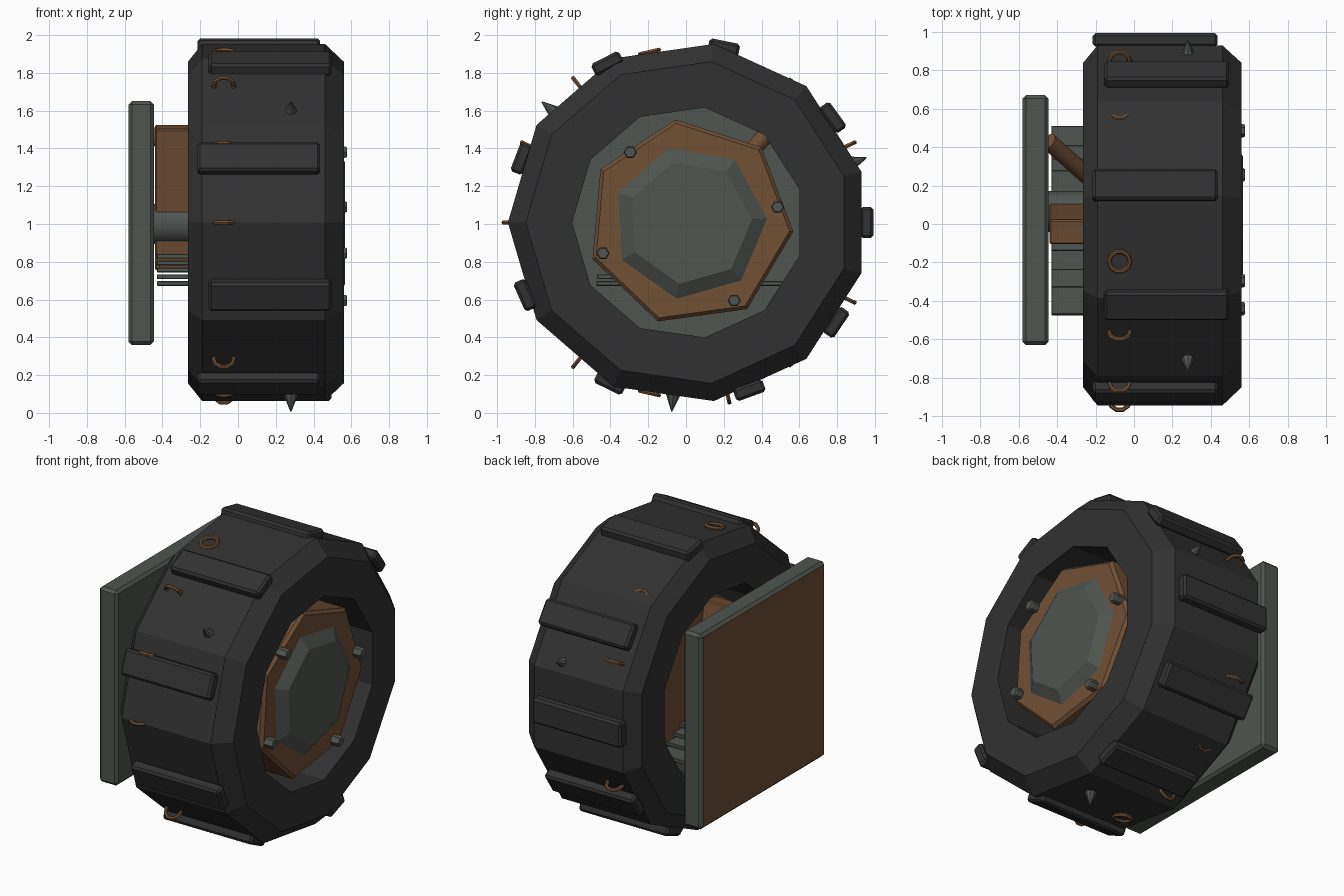
import bpy, bmesh, math
from mathutils import Matrix, Vector

if "Cube" in bpy.data.objects:
    bpy.data.objects.remove(bpy.data.objects["Cube"])

CY, CZ = 0.012, 1.008          # wheel axis runs along x through this point


def material(name, rgb):
    m = bpy.data.materials.new(name)
    m.diffuse_color = (*rgb, 1)
    m.use_nodes = True
    m.node_tree.nodes["Principled BSDF"].inputs["Base Color"].default_value = m.diffuse_color
    return m


RUBBER = material("dark rubber", (0.031, 0.031, 0.031))
STEEL = material("grey green steel", (0.078, 0.090, 0.080))
RUST = material("rusty brown", (0.165, 0.080, 0.036))


def finish(bm, name, *mats):
    bmesh.ops.recalc_face_normals(bm, faces=bm.faces)
    me = bpy.data.meshes.new(name)
    bm.to_mesh(me)
    bm.free()
    for m in mats:
        me.materials.append(m)
    ob = bpy.data.objects.new(name, me)
    bpy.context.collection.objects.link(ob)
    return ob


def lathe(name, profile, n, phase, mat, closed=False, cy=CY, cz=CZ):
    """Spin (x, radius) points around the x axis in n flat steps."""
    bm = bmesh.new()
    rings = []
    for x, r in profile:
        angles = [math.radians(phase) + math.tau * i / n for i in range(n)]
        rings.append([bm.verts.new((x, cy + r * math.cos(a), cz + r * math.sin(a))) for a in angles])
    pairs = list(zip(rings, rings[1:]))
    if closed:
        pairs.append((rings[-1], rings[0]))
    else:
        bm.faces.new(rings[0])
        bm.faces.new(rings[-1])
    for a, b in pairs:
        for i in range(n):
            j = (i + 1) % n
            bm.faces.new((a[i], a[j], b[j], b[i]))
    return finish(bm, name, mat)


def box(name, size, matrix, mat, bevel=0.0):
    bm = bmesh.new()
    bmesh.ops.create_cube(bm, size=1, matrix=Matrix.Diagonal((*size, 1)))
    if bevel:
        bmesh.ops.bevel(bm, geom=bm.edges[:], offset=bevel, segments=1, affect='EDGES')
    bm.transform(matrix)
    return finish(bm, name, mat)


def on_rim(x, r, degrees):
    """Frame on the rim: local x along the axle, local z pointing outward."""
    a = math.radians(degrees)
    pos = Vector((x, CY + r * math.cos(a), CZ + r * math.sin(a)))
    return Matrix.Translation(pos) @ Matrix.Rotation(a - math.pi / 2, 4, 'X')


# Tyre: eleven-sided tube with chamfered shoulders
lathe("tyre", [(-0.265, 0.615), (-0.265, 0.86), (-0.19, 0.955),
               (0.46, 0.955), (0.56, 0.86), (0.56, 0.615)], 11, 180, RUBBER, closed=True)

# Tread blocks, alternately shifted sideways
for i, a in enumerate((0, 36, 78.5, 117, 159, 204, 244, 290, 326)):
    x = 0.17 if i % 2 else 0.11
    box("tread_block", (0.65, 0.165, 0.07), on_rim(x, 0.945, a), RUBBER, 0.014)

# Chain rings stuck in the rubber; some lie flat, the others stand up
FLAT = (2, 4, 10, 12)
for i in (1, 2, 4, 5, 6, 7, 9, 10, 11, 12, 13):
    bpy.ops.mesh.primitive_torus_add(major_radius=0.054, minor_radius=0.012,
                                     major_segments=10, minor_segments=6)
    ring = bpy.context.object
    ring.name = "rim_ring"
    turn = 0 if i in FLAT else math.pi / 2
    ring.matrix_world = on_rim(-0.075, 0.926, i * 360 / 14) @ Matrix.Rotation(turn, 4, 'X')
    ring.data.materials.append(RUST)

# Spikes
for a in (20, 140.5, 265):
    bm = bmesh.new()
    bmesh.ops.create_cone(bm, cap_ends=True, segments=8, radius1=0.042, radius2=0.003, depth=0.1)
    bm.transform(on_rim(0.28, 0.955, a))
    finish(bm, "spike", STEEL)

# Hub disc with a raised steel cap
lathe("hub", [(-0.15, 0.53), (-0.13, 0.55), (0.50, 0.55), (0.52, 0.53)], 7, -5, RUST, cy=0.02)
lathe("hub_cap", [(0.50, 0.41), (0.52, 0.41), (0.567, 0.33)], 7, 3, STEEL, cy=0.02)

# Hub bolts
for y, z in ((-0.295, 1.38), (0.485, 1.09), (-0.44, 0.845), (0.255, 0.595)):
    lathe("hub_bolt", [(0.49, 0.035), (0.568, 0.035), (0.577, 0.029)], 6, 0, STEEL, cy=y, cz=z)

# Mounting plate: steel, with a brown outer face
plate = box("mounting_plate", (0.135, 1.30, 1.29),
            Matrix.Translation((-0.5125, 0.02, 1.005)), STEEL, 0.018)
plate.data.materials.append(RUST)
for f in plate.data.polygons:
    if f.normal.x < -0.9:
        f.material_index = 1

# Axle between plate and hub
axle = lathe("axle", [(-0.45, 0.107), (-0.14, 0.107)], 20, 0, STEEL, cy=0.065, cz=1.0)
for f in axle.data.polygons:
    f.use_smooth = len(f.vertices) == 4

# Leaning upright arm
box("upright_arm", (0.30, 0.13, 0.76),
    Matrix.Translation((-0.29, 0.03, 1.14)) @ Matrix.Rotation(math.radians(11), 4, 'X'), RUST, 0.008)

# Round diagonal strut
start, end = Vector((-0.445, 0.43, 1.48)), Vector((-0.12, 0.14, 1.15))
bm = bmesh.new()
bmesh.ops.create_cone(bm, cap_ends=True, segments=12, radius1=0.045, radius2=0.045,
                      depth=(end - start).length)
bm.transform(Matrix.Translation((start + end) / 2)
             @ (end - start).to_track_quat('Z', 'Y').to_matrix().to_4x4())
strut = finish(bm, "diagonal_strut", RUST)
for f in strut.data.polygons:
    f.use_smooth = len(f.vertices) == 4

# Stack of leaf springs, shorter towards the top
for i, (y0, y1) in enumerate(((-0.475, 0.51), (-0.47, 0.41), (-0.33, 0.34), (-0.24, 0.28), (-0.14, 0.17))):
    box("leaf_spring", (0.29, y1 - y0, 0.025),
        Matrix.Translation((-0.285, (y0 + y1) / 2, 0.685 + 0.036 * i)), STEEL, 0.004)
